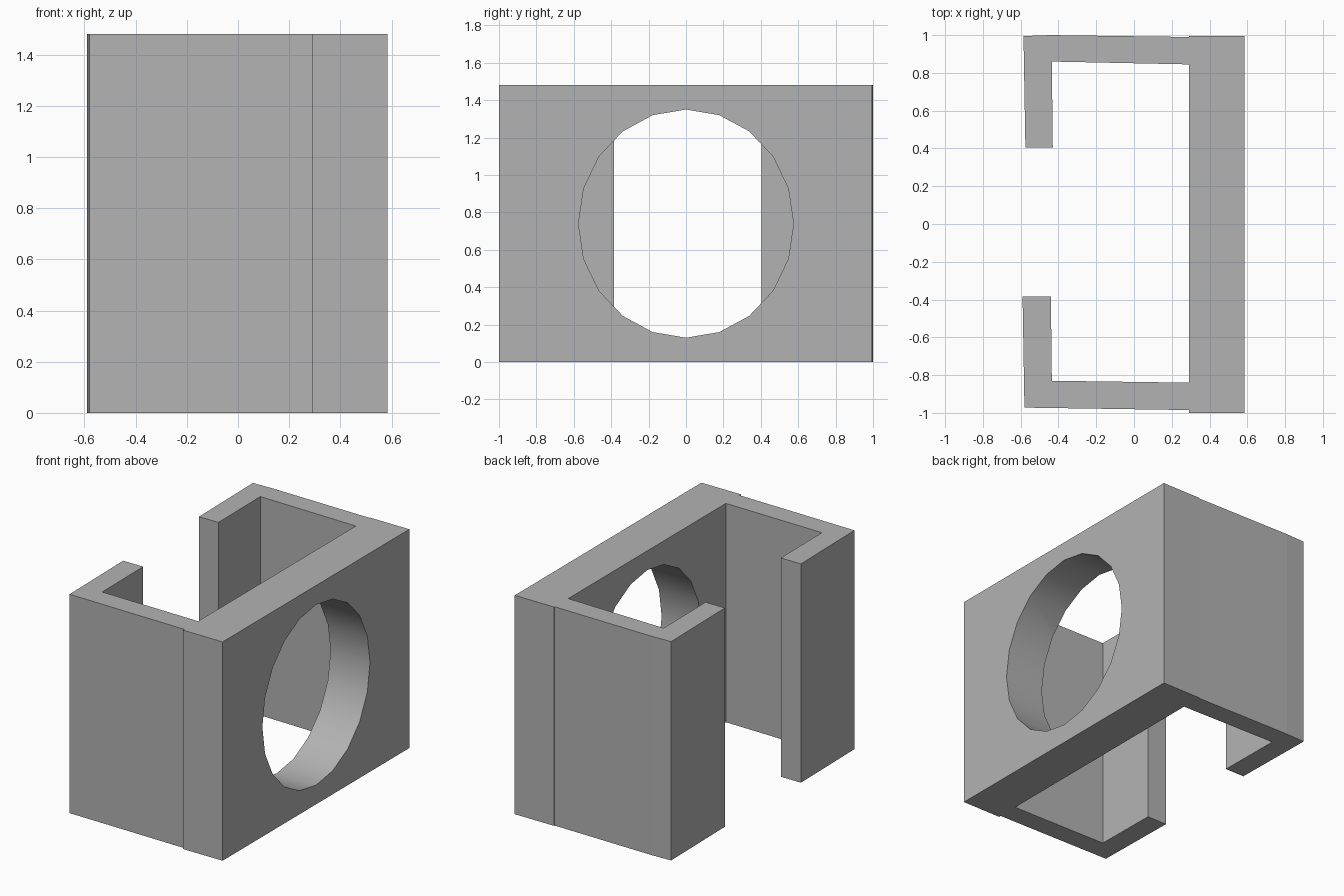
import bpy, bmesh, math

cube = bpy.data.objects.get("Cube")
if cube:
    bpy.data.objects.remove(cube, do_unlink=True)

HEIGHT = 1.48

grey = bpy.data.materials.new("plain_grey")
grey.use_nodes = True
colour = (0.45, 0.45, 0.45, 1)
grey.diffuse_color = colour
grey.node_tree.nodes["Principled BSDF"].inputs["Base Color"].default_value = colour


def extrude_profile(name, points, height):
    """Raise a closed outline straight up from the ground."""
    bm = bmesh.new()
    base = bm.faces.new([bm.verts.new((x, y, 0)) for x, y in points])
    raised = bmesh.ops.extrude_face_region(bm, geom=[base])["geom"]
    verts = [v for v in raised if isinstance(v, bmesh.types.BMVert)]
    bmesh.ops.translate(bm, verts=verts, vec=(0, 0, height))
    bmesh.ops.recalc_face_normals(bm, faces=bm.faces)
    mesh = bpy.data.meshes.new(name)
    bm.to_mesh(mesh)
    bm.free()
    mesh.materials.append(grey)
    obj = bpy.data.objects.new(name, mesh)
    bpy.context.collection.objects.link(obj)
    return obj


# Bracket outline: thick plate on +x, two side walls, inward lips on -x
outline = [
    (0.585, -1.0), (0.585, 0.995), (0.29, 0.995), (0.29, 0.99),
    (-0.44, 1.0), (-0.585, 0.995), (-0.575, 0.405), (-0.43, 0.405),
    (-0.435, 0.86), (0.29, 0.845),
    (0.29, -0.84), (-0.435, -0.83), (-0.44, -0.385), (-0.59, -0.385),
    (-0.58, -0.972), (0.29, -0.985), (0.29, -1.0),
]
bracket = extrude_profile("clip_bracket", outline, HEIGHT)

# Oval hole cutter through the thick plate
bpy.ops.mesh.primitive_cylinder_add(
    vertices=20, radius=1, depth=0.6, location=(0.45, 0, HEIGHT / 2),
    rotation=(0, math.pi / 2, 0))
cutter = bpy.context.object
cutter.name = "hole_cutter"
cutter.scale = (0.61, 0.575, 1)
cutter.data.materials.append(grey)
cutter.hide_render = True
cutter.display_type = 'WIRE'

# Cut the hole, then bake it in
cut = bracket.modifiers.new("round_hole", 'BOOLEAN')
cut.operation = 'DIFFERENCE'
cut.solver = 'EXACT'
cut.object = cutter
bpy.ops.object.select_all(action='DESELECT')
bracket.select_set(True)
bpy.context.view_layer.objects.active = bracket
bpy.ops.object.modifier_apply(modifier=cut.name)
bpy.data.objects.remove(cutter, do_unlink=True)

# Smooth hole wall, crisp plate edges
bpy.ops.object.shade_smooth_by_angle(angle=math.radians(30))
# Keep the slightly tilted flat sides faceted
for face in bracket.data.polygons:
    c = face.center
    in_hole = 0.3 < c.x < 0.58 and abs(c.y) < 0.6 and 0.1 < c.z < 1.4
    face.use_smooth = in_hole
